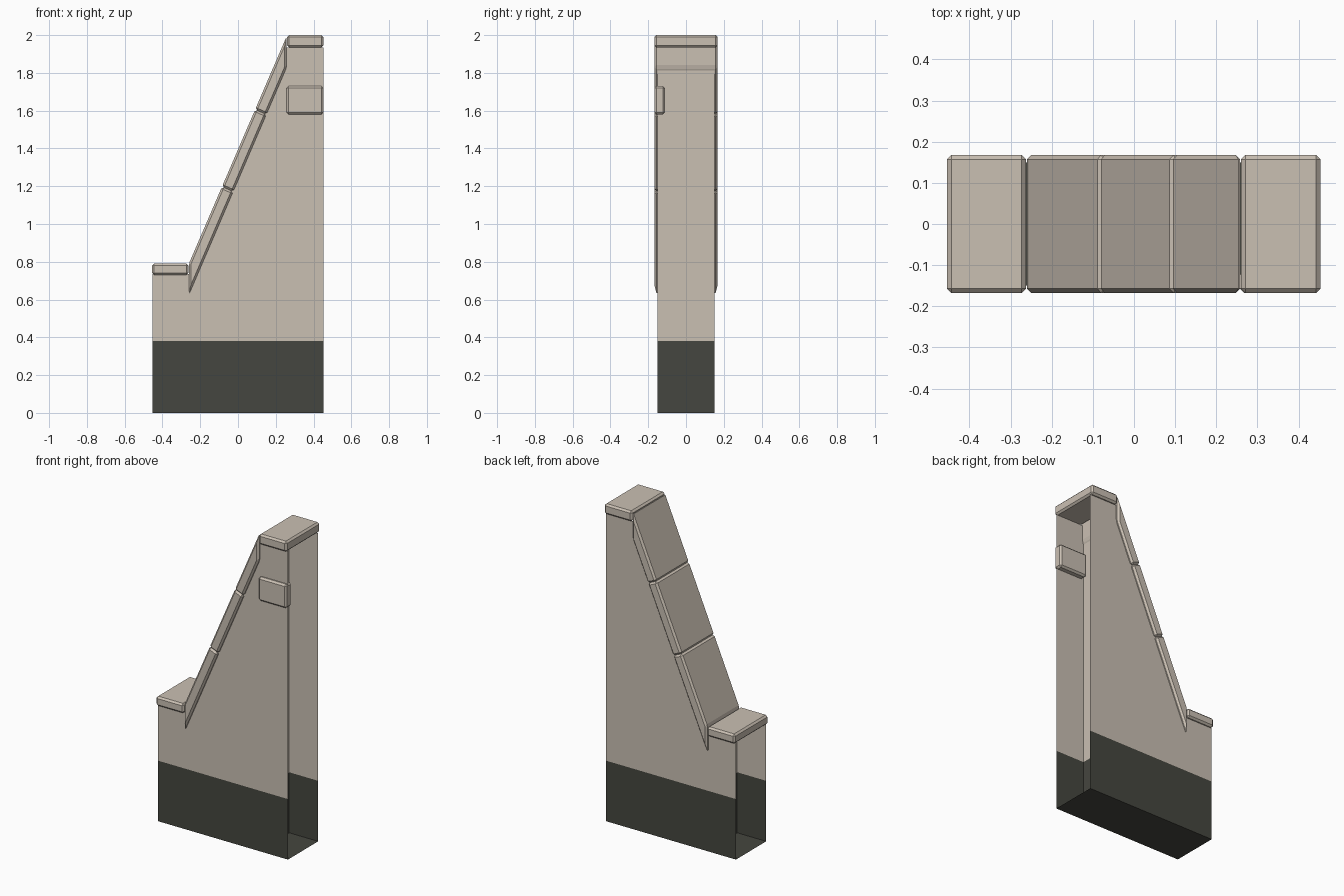
import bpy, bmesh
from mathutils import Vector

cube = bpy.data.objects.get("Cube")
if cube:
    bpy.data.objects.remove(cube, do_unlink=True)


def make_material(name, rgb):
    mat = bpy.data.materials.new(name)
    mat.use_nodes = True
    mat.diffuse_color = (*rgb, 1)
    mat.node_tree.nodes["Principled BSDF"].inputs["Base Color"].default_value = (*rgb, 1)
    return mat


plaster = make_material("beige plaster", (0.59, 0.525, 0.45))
skirting = make_material("dark grey base", (0.06, 0.061, 0.05))


def finish(name, bm, materials):
    mesh = bpy.data.meshes.new(name)
    bm.to_mesh(mesh)
    bm.free()
    for mat in materials:
        mesh.materials.append(mat)
    obj = bpy.data.objects.new(name, mesh)
    bpy.context.collection.objects.link(obj)
    return obj


def chamfered_slab(name, profile, y0, y1, width=0.011):
    """Extrude an x-z profile from y0 to y1 and chamfer every edge."""
    bm = bmesh.new()
    face = bm.faces.new([bm.verts.new((x, y0, z)) for x, z in profile])
    new = bmesh.ops.extrude_face_region(bm, geom=[face])["geom"]
    verts = [v for v in new if isinstance(v, bmesh.types.BMVert)]
    bmesh.ops.translate(bm, verts=verts, vec=(0, y1 - y0, 0))
    bmesh.ops.recalc_face_normals(bm, faces=bm.faces)
    bmesh.ops.bevel(bm, geom=bm.edges[:], offset=width, segments=1, affect='EDGES')
    return finish(name, bm, [plaster])


def rectangle(x0, x1, z0, z1):
    return [(x0, z0), (x1, z0), (x1, z1), (x0, z1)]


# Wall shell: two side faces, floor and recessed end partitions, ends left open
HALF, BASE, END, INNER = 0.15, 0.38, 0.452, 0.25
bm = bmesh.new()


def add_face(points, dark):
    face = bm.faces.new([bm.verts.new(p) for p in points])
    face.material_index = int(dark)


columns = [(-END, -INNER, 0.735, 0.735),
           (-INNER, INNER, 0.72, 1.9),
           (INNER, END, 1.935, 1.935)]
for side in (-1, 1):
    y = side * HALF
    for x0, x1, top0, top1 in columns:
        for z0, za, zb, dark in ((0, BASE, BASE, True), (BASE, top0, top1, False)):
            pts = [(x0, y, z0), (x1, y, z0), (x1, y, zb), (x0, y, za)]
            add_face(pts if side < 0 else pts[::-1], dark)
for x, top in ((-INNER, 0.75), (INNER, 1.92)):
    for z0, z1, dark in ((0, BASE, True), (BASE, top, False)):
        pts = [(x, -HALF, z0), (x, HALF, z0), (x, HALF, z1), (x, -HALF, z1)]
        add_face(pts if x > 0 else pts[::-1], dark)
add_face([(-END, -HALF, 0), (-END, HALF, 0), (END, HALF, 0), (END, -HALF, 0)], True)
bmesh.ops.remove_doubles(bm, verts=bm.verts, dist=0.0001)
finish("wall_shell", bm, [plaster, skirting])

# Flat copings at both ends
CAP = 0.168
chamfered_slab("lower_coping", rectangle(-0.455, -0.262, 0.73, 0.79), -CAP, CAP)
chamfered_slab("upper_coping", rectangle(0.26, 0.453, 1.935, 2.0), -CAP, CAP)

# Three sloping copings along the rake, cut square at the joints
bottom, top = Vector((-0.26, 0.79)), Vector((0.258, 1.995))
along = (top - bottom).normalized()
inward = Vector((along.y, -along.x)) * 0.065
drop = Vector((0, -0.165))
joints = [bottom.lerp(top, t) for t in (0.338, 0.677)]
stations = [(bottom, bottom + drop)]
for p in joints:
    stations.append((p, p + inward))
stations.append((top, top + drop))
for i, name in enumerate(("low", "middle", "high")):
    (a, a_in), (b, b_in) = stations[i], stations[i + 1]
    chamfered_slab(f"{name}_sloping_coping", [a, a_in, b_in, b], -CAP, CAP)

# Small block set into the front near the top
chamfered_slab("front_block", rectangle(0.257, 0.452, 1.58, 1.73), -CAP, -0.112)
